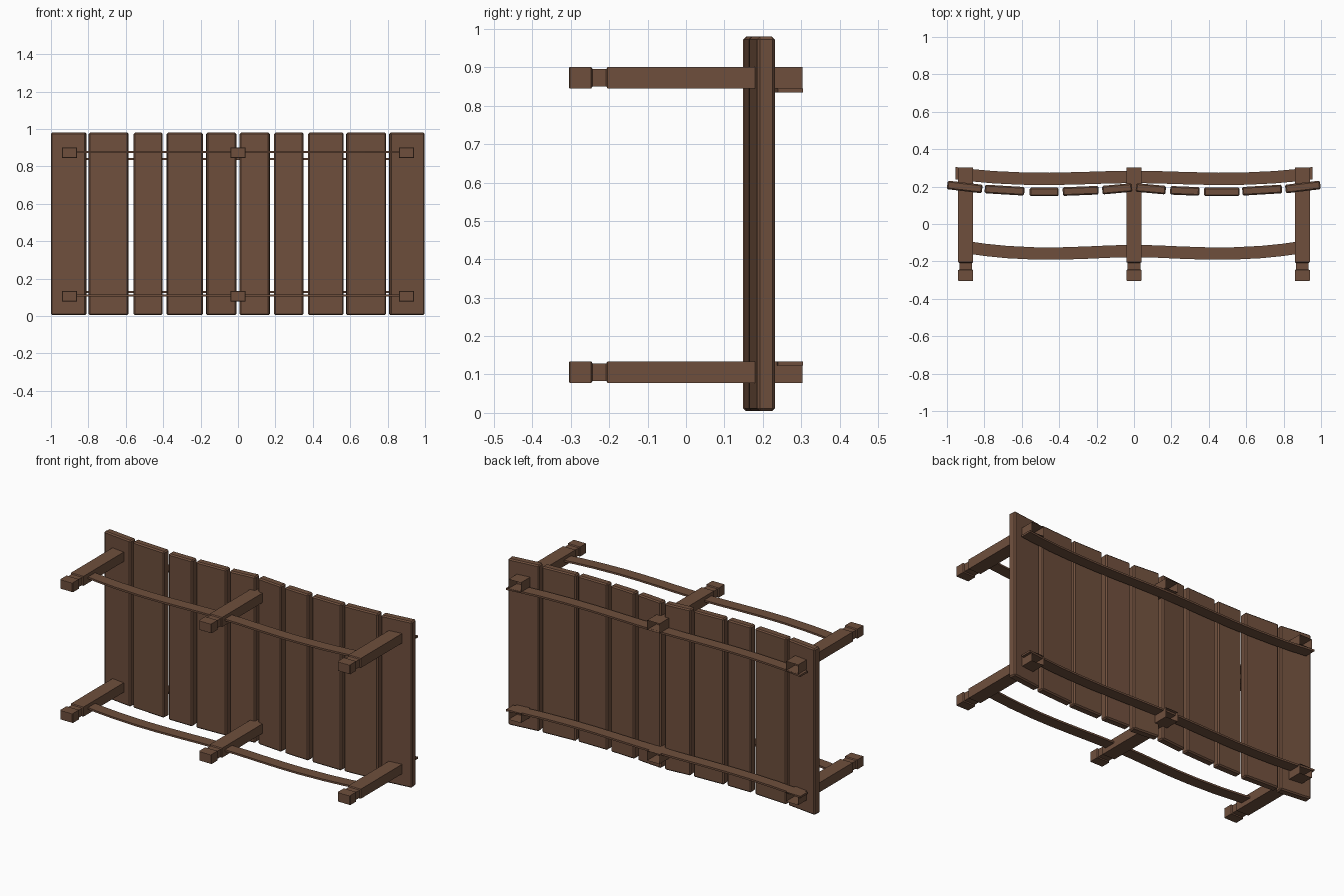
import bpy, bmesh, math
from mathutils import Matrix, Vector

if "Cube" in bpy.data.objects:
    bpy.data.objects.remove(bpy.data.objects["Cube"])

wood = bpy.data.materials.new("brown_wood")
wood.diffuse_color = (0.158, 0.078, 0.046, 1)
wood.use_nodes = True
wood.node_tree.nodes["Principled BSDF"].inputs["Base Color"].default_value = wood.diffuse_color


def finish(name, bm, normals=True):
    if normals:
        bmesh.ops.recalc_face_normals(bm, faces=bm.faces)
    me = bpy.data.meshes.new(name)
    bm.to_mesh(me)
    bm.free()
    me.materials.append(wood)
    ob = bpy.data.objects.new(name, me)
    bpy.context.collection.objects.link(ob)
    return ob


def plank(name, x, y, width, slope):
    # chamfered board standing on end, slightly tilted to follow the sag
    bm = bmesh.new()
    bmesh.ops.create_cube(bm, size=1)
    bmesh.ops.scale(bm, vec=(width, 0.046, 0.975), verts=bm.verts)
    bmesh.ops.bevel(bm, geom=bm.edges[:], offset=0.007, segments=1, affect='EDGES')
    bmesh.ops.transform(bm, verts=bm.verts, matrix=Matrix.Translation((x, y, 0.4925))
                        @ Matrix.Rotation(math.atan(slope), 4, 'Z'))
    finish(name, bm)


def loft(name, sections, cap_start=True, cap_end=True):
    # rectangular sections joined into a tube: (centre, half x-or-y vector, half z)
    bm = bmesh.new()
    rings = []
    for c, side, hz in sections:
        c, side, up = Vector(c), Vector(side), Vector((0, 0, hz))
        rings.append([bm.verts.new(c + s * side + t * up)
                      for s, t in ((-1, -1), (1, -1), (1, 1), (-1, 1))])
    for a, b in zip(rings, rings[1:]):
        for i in range(4):
            j = (i + 1) % 4
            bm.faces.new((a[i], a[j], b[j], b[i]))
    if cap_start:
        bm.faces.new(rings[0][::-1])
    if cap_end:
        bm.faces.new(rings[-1])
    return finish(name, bm)


def rope(name, pts, z):
    # thin flat strip, smoothly sagging between the posts
    secs = []
    full = [(-x, y) for x, y in reversed(pts) if x > 0] + pts
    for x, y in full:
        secs.append(((x, y, z), (0, 0.033, 0), 0.0055))
    loft(name, secs)


# deck planks: x, y, width, slope (mirrored in x)
for i, (x, y, w, s) in enumerate([(0.09, 0.188, 0.16, -0.09),
                                  (0.272, 0.177, 0.157, -0.04),
                                  (0.47, 0.172, 0.19, 0.0),
                                  (0.685, 0.181, 0.212, 0.06),
                                  (0.903, 0.198, 0.188, 0.12)]):
    plank(f"plank_right_{i + 1}", x, y, w, s)
# left boards have their own slightly different widths
for i, (x, y, w, s) in enumerate([(0.09, 0.188, 0.16, 0.09),
                                  (0.285, 0.177, 0.192, 0.04),
                                  (0.48, 0.172, 0.155, 0.0),
                                  (0.692, 0.181, 0.212, -0.06),
                                  (0.905, 0.198, 0.188, -0.12)]):
    plank(f"plank_left_{i + 1}", -x, y, w, s)

# posts with a notched neck, open at the back end: y, half x, half z
post_profile = [(-0.305, 0.037, 0.026), (-0.302, 0.04, 0.028), (-0.247, 0.04, 0.028),
                (-0.243, 0.034, 0.0225), (-0.208, 0.034, 0.0225),
                (-0.204, 0.04, 0.028), (0.303, 0.04, 0.028)]
for row, z in (("upper", 0.873), ("lower", 0.106)):
    for side, x in (("left", -0.9), ("middle", 0), ("right", 0.9)):
        loft(f"post_{row}_{side}", [((x, y, z), (hx, 0, 0), hz)
                                    for y, hx, hz in post_profile], cap_end=False)

# ropes: hand rail in front, deck support at the back
front = [(0, -0.145), (0.12, -0.147), (0.25, -0.153), (0.4, -0.158), (0.52, -0.158),
         (0.68, -0.15), (0.8, -0.138), (0.88, -0.126)]
back = [(0, 0.252), (0.12, 0.25), (0.28, 0.245), (0.45, 0.241), (0.6, 0.243),
        (0.75, 0.25), (0.86, 0.26), (0.955, 0.272)]
rope("rail_rope_upper", front, 0.876)
rope("rail_rope_lower", front, 0.110)
rope("deck_rope_upper", back, 0.840)
rope("deck_rope_lower", back, 0.1285)
